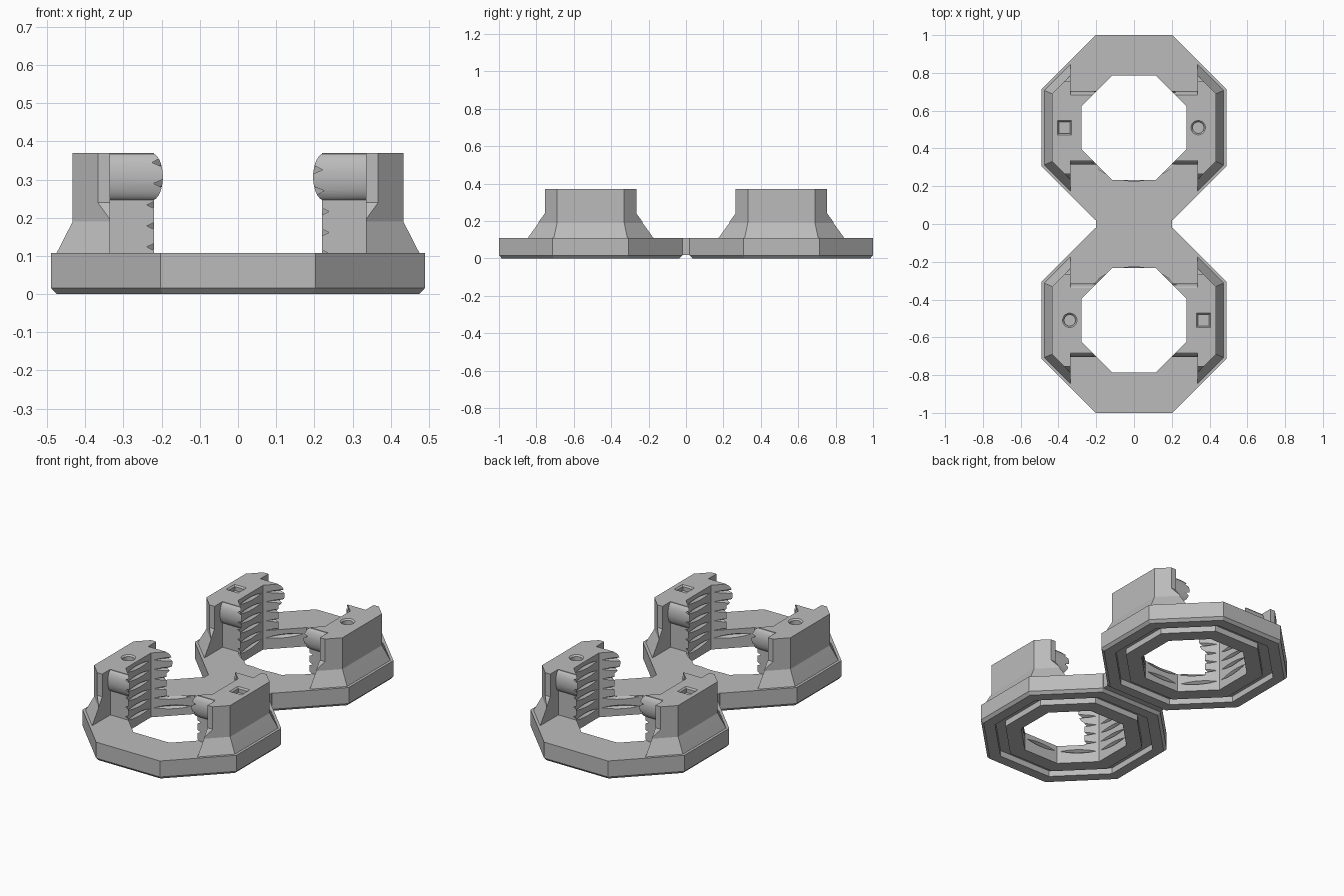
import bpy, bmesh, math
from mathutils import Matrix, Vector

if "Cube" in bpy.data.objects:
    bpy.data.objects.remove(bpy.data.objects["Cube"])

grey = bpy.data.materials.new("plain_grey")
grey.use_nodes = True
grey.diffuse_color = (0.5, 0.5, 0.5, 1)
grey.node_tree.nodes["Principled BSDF"].inputs["Base Color"].default_value = (0.5, 0.5, 0.5, 1)

RING_Y = 0.51      # distance of each ring centre from the middle
HOLE = 0.277       # apothem of the octagonal hole
BASE_TOP = 0.108
TOP = 0.37
NOTCH_X = 0.335    # plane where the clamp steps down to its inner block


def finish(name, bm):
    bmesh.ops.recalc_face_normals(bm, faces=bm.faces)
    mesh = bpy.data.meshes.new(name)
    bm.to_mesh(mesh)
    bm.free()
    mesh.materials.append(grey)
    obj = bpy.data.objects.new(name, mesh)
    bpy.context.collection.objects.link(obj)
    return obj


def add_loft(bm, sides, levels, matrix=Matrix(), closed=False):
    """Stack polygons given as (height, apothem), flat side towards x."""
    rings = []
    for z, apothem in levels:
        r = apothem / math.cos(math.pi / sides)
        angles = [(i + 0.5) * math.tau / sides for i in range(sides)]
        rings.append([bm.verts.new(matrix @ Vector((r * math.cos(a), r * math.sin(a), z)))
                      for a in angles])
    pairs = list(zip(rings, rings[1:]))
    if closed:
        pairs.append((rings[-1], rings[0]))
    else:
        bm.faces.new(rings[0])
        bm.faces.new(rings[-1])
    for low, high in pairs:
        for i in range(sides):
            j = (i + 1) % sides
            bm.faces.new((low[i], low[j], high[j], high[i]))


def loft(name, sides, levels, matrix=Matrix(), closed=False):
    bm = bmesh.new()
    add_loft(bm, sides, levels, matrix, closed)
    return finish(name, bm)


def extrude_x(name, outline, x0, x1):
    """Extrude a (y, z) outline along x."""
    bm = bmesh.new()
    face = bm.faces.new([bm.verts.new((x0, y, z)) for y, z in outline])
    new = bmesh.ops.extrude_face_region(bm, geom=[face])["geom"]
    bmesh.ops.translate(bm, vec=(x1 - x0, 0, 0),
                        verts=[v for v in new if isinstance(v, bmesh.types.BMVert)])
    return finish(name, bm)


def rectangle(y, z0, z1):
    return [(-y, z0), (y, z0), (y, z1), (-y, z1)]


def combine(obj, tool, operation):
    tool.hide_render = True
    mod = obj.modifiers.new("combine", "BOOLEAN")
    mod.object, mod.operation, mod.solver = tool, operation, "EXACT"
    bpy.context.view_layer.objects.active = obj
    bpy.ops.object.modifier_apply(modifier=mod.name)
    bpy.data.objects.remove(tool)


def cut_bore(obj):
    # Octagonal bore with shallow thread grooves that bite into its flats
    combine(obj, loft("bore", 8, [(-0.1, HOLE), (0.5, HOLE)]), "DIFFERENCE")
    bm = bmesh.new()
    for i in range(6):
        tilt = Matrix.Translation((0, 0, 0.06 + 0.055 * i)) @ Matrix.Rotation(0.05, 4, "X")
        add_loft(bm, 48, [(-0.02, 0.262), (0, 0.294), (0.02, 0.262)], tilt)
    combine(obj, finish("thread", bm), "DIFFERENCE")


def make_ring():
    # Octagonal base with chamfered foot and a groove underneath
    ring = loft("base_ring", 8, [(0, 0.475), (0.016, 0.49), (BASE_TOP, 0.49)])
    groove = loft("groove", 8, [(-0.05, 0.36), (-0.05, 0.415), (0.035, 0.415), (0.035, 0.36)],
                  closed=True)
    combine(ring, groove, "DIFFERENCE")
    cut_bore(ring)
    return ring


def make_clamp(name, socket_sides, socket_x):
    # Flared outer shell, trimmed to its end profile
    foot = BASE_TOP - 0.01
    clamp = loft(name, 8, [(foot, 0.48), (BASE_TOP, 0.475), (0.19, 0.433), (TOP, 0.433)])
    half = [(0.347, foot), (0.34, BASE_TOP), (0.245, 0.24), (0.245, TOP + 0.1)]
    profile = half + [(-y, z) for y, z in reversed(half)]
    combine(clamp, extrude_x("end_profile", profile, NOTCH_X, 0.7), "INTERSECT")
    # Inner block and the rounded lugs at both of its ends
    combine(clamp, extrude_x("block", rectangle(0.172, foot, TOP), 0.17, 0.36), "UNION")
    for side in (-1, 1):
        lug = [(side * 0.165 + 0.03 * math.cos(a), 0.307 + 0.062 * math.sin(a))
               for a in [i * math.tau / 32 for i in range(32)]]
        combine(clamp, extrude_x("lug", lug, 0.17, 0.345), "UNION")
    cut_bore(clamp)
    # Socket with a bevelled rim in the top
    socket = loft("socket", socket_sides,
                  [(TOP - 0.03, 0.03), (TOP - 0.008, 0.03), (TOP + 0.002, 0.04)],
                  Matrix.Translation((socket_x, 0, 0)) @
                  Matrix.Rotation(0, 4, "Z"))
    combine(clamp, socket, "DIFFERENCE")
    return clamp


def smooth(obj):
    bpy.ops.object.select_all(action="DESELECT")
    obj.select_set(True)
    bpy.context.view_layer.objects.active = obj
    bpy.ops.object.shade_smooth_by_angle(angle=math.radians(20))


def place(source, name, y, turned):
    obj = bpy.data.objects.new(name, source.data.copy())
    bpy.context.collection.objects.link(obj)
    turn = Matrix.Rotation(math.pi if turned else 0, 4, "Z")
    obj.data.transform(Matrix.Translation((0, y, 0)) @ turn)
    smooth(obj)


ring = make_ring()
round_clamp = make_clamp("round_clamp", 24, 0.34)
square_clamp = make_clamp("square_clamp", 4, 0.368)

# The front half is the back half turned around
for label, y, turned in (("back", RING_Y, False), ("front", -RING_Y, True)):
    place(ring, label + "_base_ring", y, turned)
    place(round_clamp, label + "_round_socket_clamp", y, turned)
    place(square_clamp, label + "_square_socket_clamp", y, not turned)
for source in (ring, round_clamp, square_clamp):
    bpy.data.objects.remove(source)

# Bridge joining the two rings
extrude_x("bridge", rectangle(0.024, 0.018, BASE_TOP), -0.2, 0.2)
